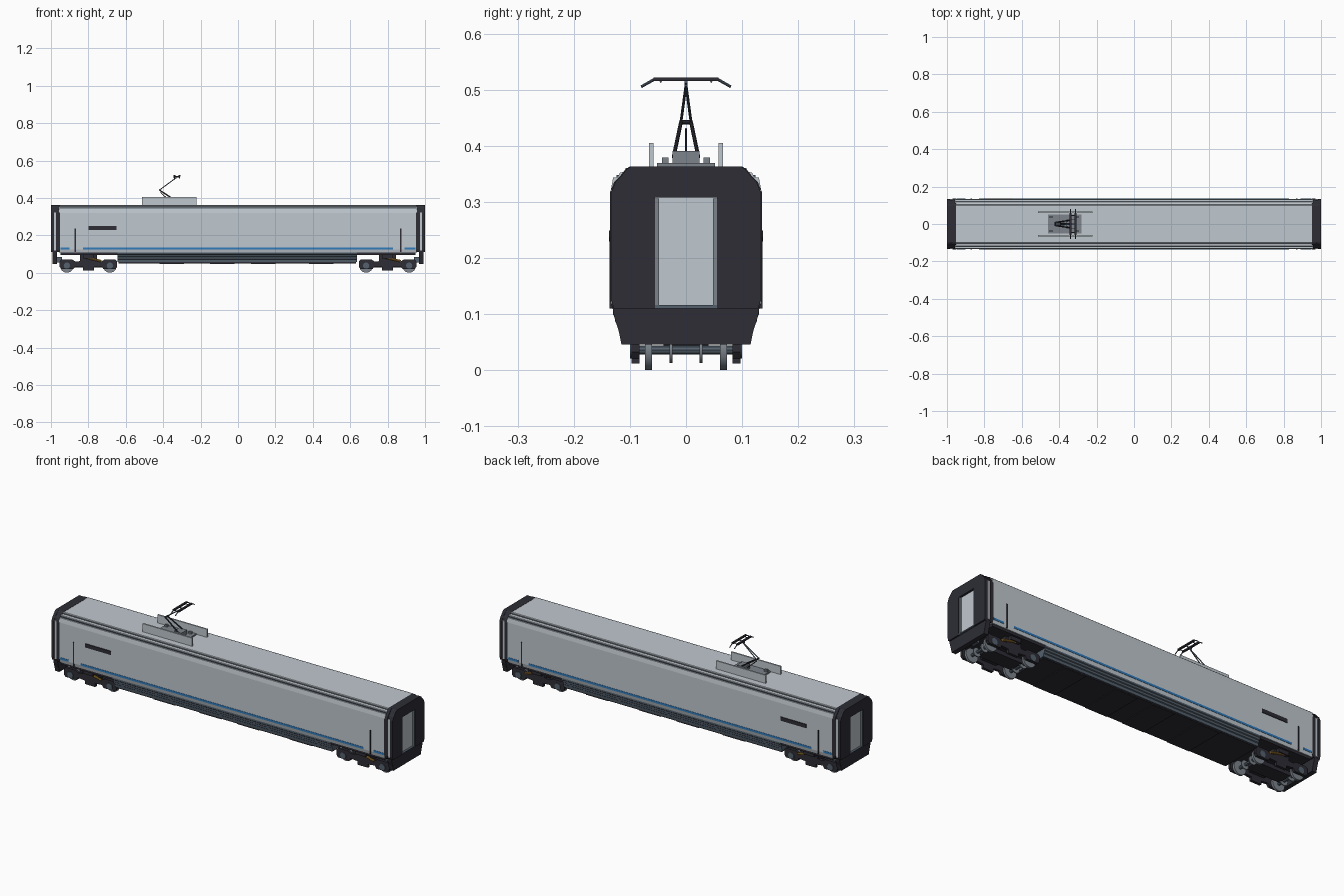
import bpy, bmesh, math
from mathutils import Vector

if "Cube" in bpy.data.objects:
    bpy.data.objects.remove(bpy.data.objects["Cube"])


def mat(name, rgb):
    m = bpy.data.materials.new(name)
    m.diffuse_color = (*rgb, 1)
    m.use_nodes = True
    m.node_tree.nodes["Principled BSDF"].inputs["Base Color"].default_value = m.diffuse_color
    return m


SILVER = mat("silver", (0.53, 0.58, 0.62))
DARK = mat("charcoal", (0.026, 0.026, 0.036))
SLATE = mat("slate", (0.09, 0.12, 0.155))
STEEL = mat("steel grey", (0.2, 0.23, 0.26))
BLUE = mat("stripe blue", (0.03, 0.2, 0.5))
OCHRE = mat("ochre", (0.42, 0.22, 0.03))


def finish(name, bm, *mats):
    bmesh.ops.recalc_face_normals(bm, faces=bm.faces)
    me = bpy.data.meshes.new(name)
    bm.to_mesh(me)
    bm.free()
    for m in mats:
        me.materials.append(m)
    ob = bpy.data.objects.new(name, me)
    bpy.context.collection.objects.link(ob)
    return ob


def box(name, x, y, z, m):
    """Box from (min, max) ranges."""
    bm = bmesh.new()
    bmesh.ops.create_cube(bm, size=1)
    for v in bm.verts:
        v.co = [r[0] if c < 0 else r[1] for c, r in zip(v.co, (x, y, z))]
    return finish(name, bm, m)


def pair(name, x, y, z, m):
    """Matching boxes on both sides of the car."""
    for s in (-1, 1):
        box(name, x, sorted((s * y[0], s * y[1])), z, m)


def loft(name, half, x0, x1, *mats):
    """Extrude a mirrored (y, z) half profile along x."""
    ring = half + [(-y, z) for y, z in reversed(half)]
    bm = bmesh.new()
    a, b = ([bm.verts.new((x, y, z)) for y, z in ring] for x in (x0, x1))
    n = len(ring)
    for i in range(n):
        bm.faces.new((a[i], a[(i + 1) % n], b[(i + 1) % n], b[i]))
    bm.faces.new(a)
    bm.faces.new(b)
    bm.normal_update()
    return finish(name, bm, *mats)


def prism(name, pts, y0, y1, m):
    """Extrude an (x, z) outline along y."""
    bm = bmesh.new()
    f = bm.faces.new([bm.verts.new((x, y0, z)) for x, z in pts])
    g = bmesh.ops.extrude_face_region(bm, geom=[f])
    for v in g["geom"]:
        if isinstance(v, bmesh.types.BMVert):
            v.co.y = y1
    return finish(name, bm, m)


def rod(name, p, q, r, m, sides=8):
    p, q = Vector(p), Vector(q)
    bm = bmesh.new()
    bmesh.ops.create_cone(bm, cap_ends=True, segments=sides, radius1=r,
                          radius2=r, depth=(q - p).length)
    ob = finish(name, bm, m)
    ob.location = (p + q) / 2
    ob.rotation_mode = 'QUATERNION'
    ob.rotation_quaternion = (q - p).to_track_quat('Z', 'Y')
    if sides > 8:
        with bpy.context.temp_override(object=ob, active_object=ob,
                                       selected_objects=[ob],
                                       selected_editable_objects=[ob]):
            bpy.ops.object.shade_smooth_by_angle(angle=math.radians(35))
    return ob


# Car body with stepped roof edge
loft("car_body", [(0.13, 0.108), (0.134, 0.125), (0.134, 0.32), (0.13, 0.343),
                  (0.121, 0.343), (0.118, 0.352), (0.108, 0.354),
                  (0.1, 0.362)], -0.956, 0.956, SILVER)
box("underframe", (-0.95, 0.95), (-0.125, 0.125), (0.095, 0.109), DARK)
pair("roof_gutter", (-0.955, 0.955), (0.119, 0.124), (0.342, 0.348), SLATE)
pair("roof_seam", (-0.955, 0.955), (0.104, 0.108), (0.355, 0.36), STEEL)

# Side markings and vents
for x in ((-0.95, -0.9), (-0.83, 0.83), (0.89, 0.95)):
    pair("blue_stripe", x, (0.131, 0.1355), (0.125, 0.136), BLUE)
pair("side_vent", (-0.8, -0.65), (0.13, 0.1375), (0.229, 0.249), DARK)
for x in (-0.87, 0.87):
    pair("door_handrail", (x - 0.003, x + 0.003), (0.131, 0.136),
         (0.11, 0.237), DARK)

# Side skirt with stepped taper and dark floor
loft("underbody_skirt", [(0.13, 0.11), (0.13, 0.099), (0.127, 0.096),
                         (0.126, 0.086), (0.122, 0.083), (0.121, 0.073),
                         (0.117, 0.07), (0.115, 0.056)], -0.645, 0.637, SLATE)
box("underbody_floor", (-0.64, 0.632), (-0.112, 0.112), (0.05, 0.058), DARK)
for x in (-0.42, -0.15, 0.07, 0.38):
    box("equipment_hatch", (x, x + 0.13), (-0.11, 0.11), (0.046, 0.052), DARK)

# Car ends: charcoal shell with recessed gangway door
END = [(0.131, 0.11), (0.135, 0.125), (0.135, 0.318), (0.128, 0.335),
       (0.118, 0.345), (0.108, 0.358), (0.1, 0.363)]
for s in (-1, 1):
    def span(a, b):
        return sorted((s * a, s * b))
    loft("end_collar", END, s * 0.952, s * 0.97, DARK)
    loft("end_bellows", [(y - 0.004, z) for y, z in END], s * 0.969, s * 0.987, DARK)
    # end wall made as a surround so the door sits in a recess
    x = span(0.985, 1.0)
    for t in (-1, 1):
        bm = bmesh.new()
        pts = [(0.055, 0.11)] + [(y - 0.002, z) for y, z in END] + [(0.055, 0.363)]
        f = bm.faces.new([bm.verts.new((x[0], t * y, z)) for y, z in pts])
        g = bmesh.ops.extrude_face_region(bm, geom=[f])
        bmesh.ops.translate(bm, vec=(x[1] - x[0], 0, 0), verts=[
            v for v in g["geom"] if isinstance(v, bmesh.types.BMVert)])
        finish("end_wall_side", bm, DARK)
        box("door_post", span(0.986, 0.998), sorted((t * 0.048, t * 0.055)),
            (0.115, 0.306), STEEL)
    box("end_wall_header", x, (-0.055, 0.055), (0.308, 0.363), DARK)
    box("end_wall_sill", x, (-0.055, 0.055), (0.11, 0.116), SLATE)
    box("gangway_door", span(0.984, 0.989), (-0.055, 0.055), (0.115, 0.309), SILVER)
    pair("end_side_strip", span(0.972, 0.984), (0.125, 0.1335), (0.118, 0.322), SILVER)
    loft("end_apron", [(0.131, 0.112), (0.128, 0.095), (0.12, 0.07),
                       (0.115, 0.046)], s * 0.967, s * 0.992, DARK)
    box("coupler", span(0.94, 0.985), (-0.02, 0.02), (0.055, 0.085), SLATE)

# Bogies
for cx in (-0.8, 0.8):
    box("bogie_bolster", (cx - 0.045, cx + 0.045), (-0.095, 0.095), (0.05, 0.1), DARK)
    box("bogie_crossbeam", (cx - 0.1, cx + 0.1), (-0.04, 0.04), (0.028, 0.05), DARK)
    half = [(0.03, 0.012), (0.03, 0.03), (0.07, 0.034), (0.08, 0.02),
            (0.145, 0.02), (0.154, 0.032), (0.154, 0.06), (0.145, 0.07),
            (0.085, 0.07), (0.07, 0.06), (0.04, 0.062), (0.025, 0.1)]
    outline = [(cx + x, z) for x, z in half] + [(cx - x, z) for x, z in half[::-1]]
    for s in (-1, 1):
        prism("bogie_side_frame", outline, s * 0.083, s * 0.097, DARK)
        rod("yaw_damper", (cx - 0.025, s * 0.103, 0.084),
            (cx + 0.07, s * 0.103, 0.062), 0.006, OCHRE)
        box("air_spring", (cx - 0.03, cx + 0.03), sorted((s * 0.075, s * 0.115)),
            (0.075, 0.1), DARK)
    for ax in (cx - 0.115, cx + 0.115):
        rod("axle", (ax, -0.09, 0.036), (ax, 0.09, 0.036), 0.008, SLATE)
        for s in (-1, 1):
            rod("wheel", (ax, s * 0.061, 0.036), (ax, s * 0.073, 0.036),
                0.036, STEEL, 24)
            rod("brake_disc", (ax, s * 0.024, 0.036), (ax, s * 0.029, 0.036),
                0.023, STEEL, 20)
            rod("axle_box", (ax, s * 0.09, 0.038), (ax, s * 0.1, 0.038),
                0.017, SLATE, 12)

# Roof equipment around the pantograph
box("pantograph_base", (-0.46, -0.28), (-0.052, 0.052), (0.36, 0.369), STEEL)
pair("roof_fairing", (-0.513, -0.223), (0.058, 0.066), (0.36, 0.405), SILVER)
for x in (-0.445, -0.305):
    pair("insulator", (x - 0.008, x + 0.008), (0.031, 0.043), (0.366, 0.379), STEEL)
box("pantograph_pivot", (-0.36, -0.315), (-0.024, 0.024), (0.368, 0.391), STEEL)

# Pantograph arms and head
for s in (-1, 1):
    rod("lower_arm", (-0.325, s * 0.022, 0.38), (-0.42, s * 0.009, 0.442), 0.0035, DARK)
    rod("upper_arm", (-0.42, s * 0.009, 0.442), (-0.33, 0, 0.508), 0.0025, SLATE)
rod("lower_link", (-0.36, 0, 0.38), (-0.415, 0, 0.43), 0.002, DARK)
rod("elbow", (-0.42, -0.012, 0.442), (-0.42, 0.012, 0.442), 0.004, DARK)
rod("head_link", (-0.345, 0, 0.51), (-0.31, 0, 0.514), 0.003, SLATE)
for x in (-0.34, -0.312):
    box("contact_strip", (x - 0.005, x + 0.005), (-0.058, 0.058), (0.515, 0.522), DARK)
    for s in (-1, 1):
        rod("head_horn", (x, s * 0.057, 0.518), (x, s * 0.08, 0.505), 0.0025, SLATE)
for y in (-0.045, 0.045):
    rod("head_crossbar", (-0.34, y, 0.514), (-0.312, y, 0.514), 0.002, SLATE)
